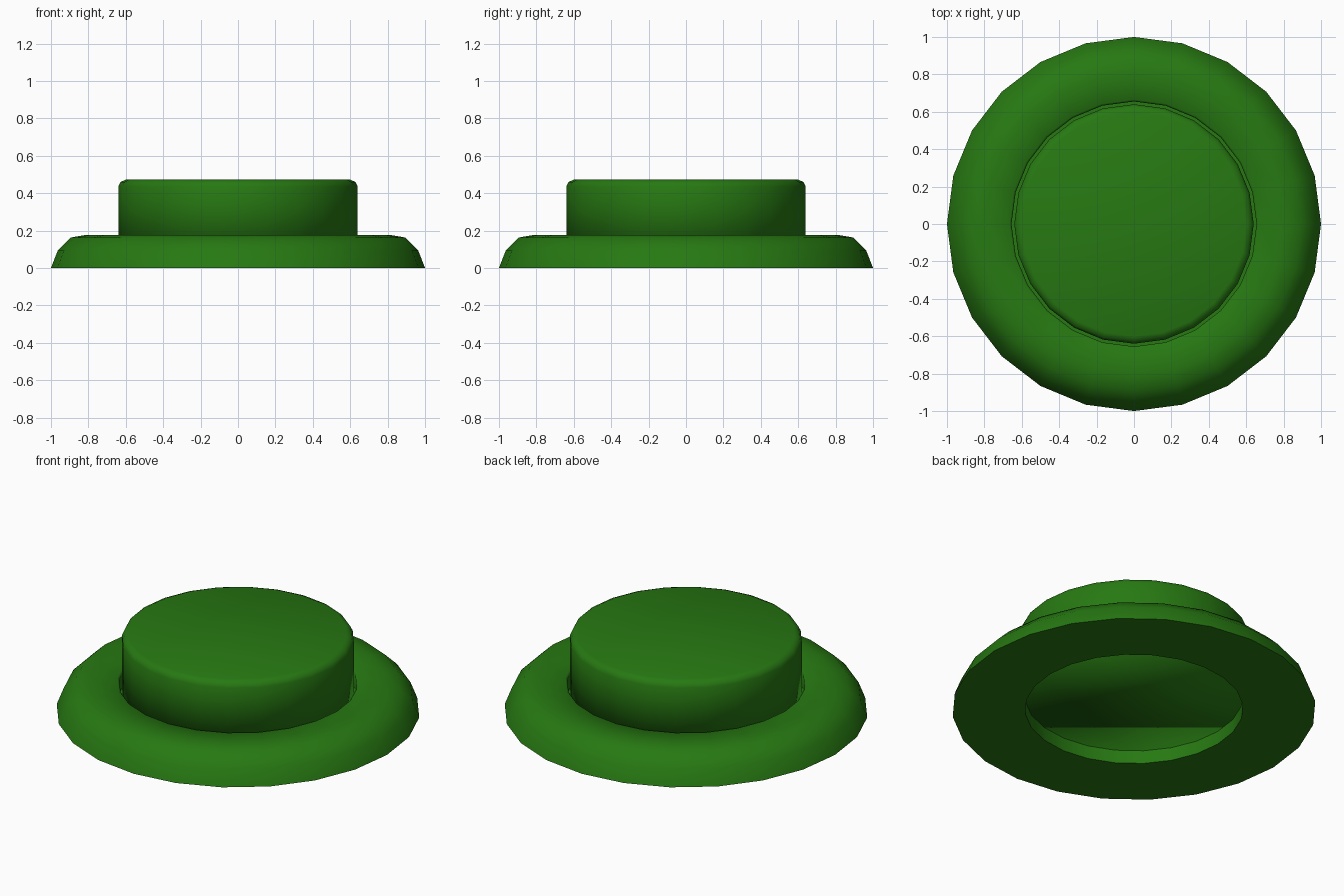
import bpy, bmesh
from math import cos, sin, tau, radians

if "Cube" in bpy.data.objects:
    bpy.data.objects.remove(bpy.data.objects["Cube"])

SIDES = 24

green = bpy.data.materials.new("green")
green.diffuse_color = (0.02, 0.19, 0.006, 1)
green.use_nodes = True
green.node_tree.nodes["Principled BSDF"].inputs["Base Color"].default_value = green.diffuse_color


def lathe(name, profile, closed, sharp_angle=None):
    """Spin (radius, z) points; closed joins last ring to first, else ends get caps."""
    bm = bmesh.new()
    rings = [[bm.verts.new((r * cos(tau * i / SIDES), r * sin(tau * i / SIDES), z))
              for i in range(SIDES)] for r, z in profile]
    pairs = list(zip(rings, rings[1:]))
    if closed:
        pairs.append((rings[-1], rings[0]))
    else:
        bm.faces.new(rings[0][::-1])
        bm.faces.new(rings[-1])
    for low, high in pairs:
        for i in range(SIDES):
            j = (i + 1) % SIDES
            bm.faces.new((low[i], low[j], high[j], high[i]))
    bmesh.ops.recalc_face_normals(bm, faces=bm.faces)
    mesh = bpy.data.meshes.new(name)
    bm.to_mesh(mesh)
    bm.free()
    mesh.materials.append(green)
    obj = bpy.data.objects.new(name, mesh)
    bpy.context.collection.objects.link(obj)
    bpy.ops.object.select_all(action='DESELECT')
    obj.select_set(True)
    bpy.context.view_layer.objects.active = obj
    if sharp_angle:
        bpy.ops.object.shade_smooth_by_angle(angle=radians(sharp_angle))
    else:
        bpy.ops.object.shade_smooth()
    return obj


# Rounded base ring with a stepped hole
lathe("base_ring", [(0.60, 0), (1.0, 0), (0.963, 0.095), (0.893, 0.163),
                    (0.81, 0.177), (0.665, 0.175), (0.655, 0.165),
                    (0.655, 0.08), (0.60, 0.08)], True, 50)

# Push cap seated on the ledge, softened top edge
lathe("push_cap", [(0.64, 0.08), (0.64, 0.435), (0.628, 0.46), (0.60, 0.472)], False)
